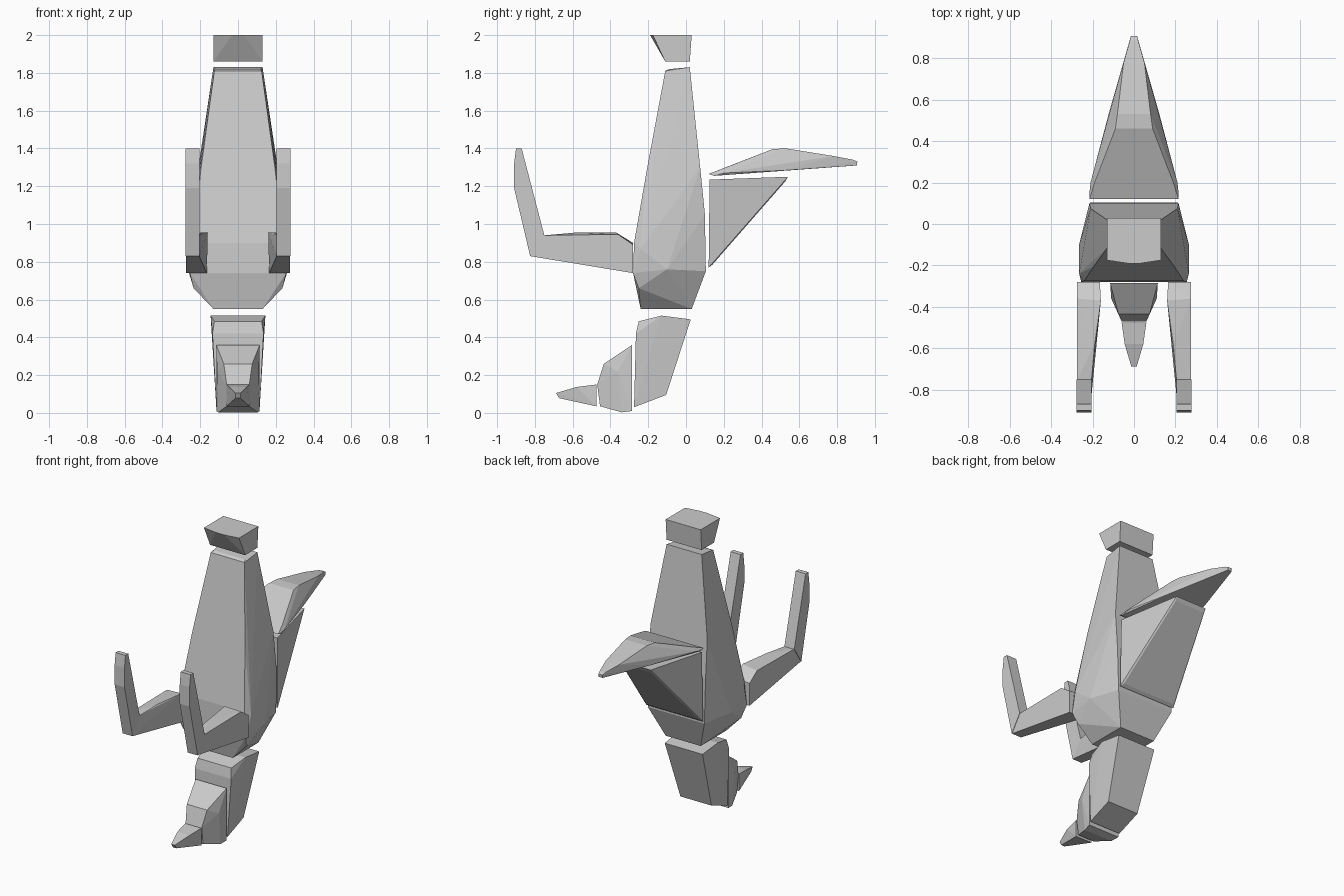
import bpy, bmesh


def hull(name, pts, sides=(1, -1)):
    """Faceted solid around points; mirrored over x inside one hull."""
    bm = bmesh.new()
    for x, y, z in pts:
        for s in sides:
            bm.verts.new((x * s, y, z))
    bmesh.ops.remove_doubles(bm, verts=bm.verts[:], dist=0.0005)
    res = bmesh.ops.convex_hull(bm, input=bm.verts[:])
    junk = {v for v in res["geom_interior"] + res["geom_unused"]
            if isinstance(v, bmesh.types.BMVert)}
    bmesh.ops.delete(bm, geom=list(junk), context='VERTS')
    bmesh.ops.dissolve_limit(bm, angle_limit=0.02, verts=bm.verts[:], edges=bm.edges[:])
    bmesh.ops.recalc_face_normals(bm, faces=bm.faces[:])
    me = bpy.data.meshes.new(name)
    bm.to_mesh(me)
    bm.free()
    ob = bpy.data.objects.new(name, me)
    bpy.context.collection.objects.link(ob)
    return ob


# Top cap, front edge bulging slightly at the centre
hull("top_cap", [(.13, -.11, 1.86), (.13, .02, 1.86), (.13, .03, 2),
                 (.13, -.175, 2), (.03, -.19, 2)])

# Tapered torso
hull("torso", [(.125, -.11, 1.81), (.115, -.09, 1.82), (.13, .02, 1.83),
               (.195, -.205, 1.3), (.21, .075, 1.3), (.215, .1, 1.05),
               (.21, .105, .75), (.24, -.275, .9), (.265, -.24, .87),
               (.255, -.28, .74), (.265, -.1, .76), (.235, -.25, .66),
               (.13, -.24, .55), (.13, .03, .55)])

# Arms: wedge-shaped upper part, straight upright forearm
for side, s in (("right", 1), ("left", -1)):
    hull(side + "_upper_arm",
         [(.275, -.28, .74), (.165, -.28, .74), (.275, -.28, .89), (.165, -.28, .90),
          (.275, -.36, .945), (.16, -.37, .955), (.19, -.58, .955),
          (.275, -.75, .94), (.205, -.75, .94),
          (.275, -.825, .83), (.205, -.825, .83)], (s,))
    hull(side + "_forearm",
         [(x, y, z) for x in (.205, .278) for y, z in
          ((-.825, .83), (-.75, .94), (-.87, 1.4), (-.9, 1.4), (-.91, 1.32), (-.91, 1.19))],
         (s,))

# Neck block
hull("neck", [(.115, -.275, .03), (.115, -.105, .095), (.14, .025, .495),
              (.145, -.13, .515), (.125, -.25, .485), (.135, -.265, .42)])

# Lower snout
hull("snout", [(.115, -.285, .36), (.115, -.285, .01), (.105, -.34, .003),
               (.11, -.36, .22), (.075, -.435, .26), (.06, -.47, .15),
               (.06, -.455, .035), (.115, -.29, .2)])

# Pointed nose
hull("nose", [(.06, -.475, .15), (.06, -.475, .035), (.045, -.58, .137),
              (.015, -.665, .112), (.013, -.688, .105), (.013, -.672, .078)])

# Rear fin: wedge below, pointed plate above
hull("fin_lower", [(.205, .125, 1.235), (.21, .12, .77), (.195, .14, .785),
                   (.115, .54, 1.25), (.11, .525, 1.225)])
hull("fin_upper", [(.215, .12, 1.265), (.215, .15, 1.255), (.21, .2, 1.27),
                   (.19, .2, 1.295), (.09, .46, 1.397), (.08, .53, 1.4),
                   (.12, .54, 1.285), (.05, .78, 1.36), (.02, .885, 1.34),
                   (.015, .907, 1.33), (.015, .905, 1.31)])
